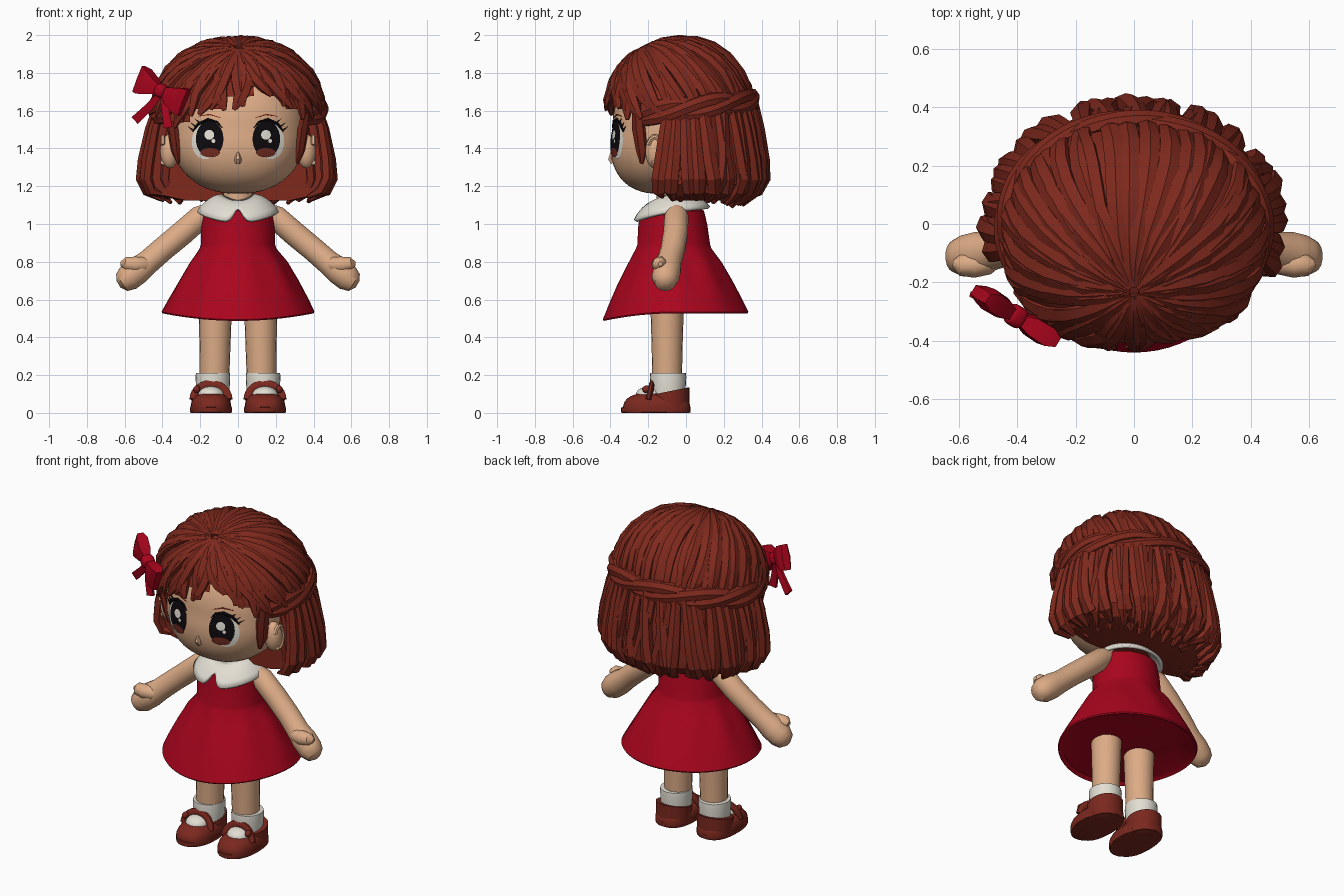
import bpy, bmesh, random
from math import sin, cos, pi, radians, exp, sqrt
from mathutils import Vector, Matrix

random.seed(4)
if "Cube" in bpy.data.objects:
    bpy.data.objects.remove(bpy.data.objects["Cube"])


def material(name, r, g, b):
    m = bpy.data.materials.new(name)
    m.use_nodes = True
    m.diffuse_color = (r, g, b, 1)
    m.node_tree.nodes["Principled BSDF"].inputs["Base Color"].default_value = (r, g, b, 1)
    return m


HAIR = material("auburn hair", .21, .022, .012)
LEATHER = material("brown leather", .195, .021, .013)
SKIN = material("skin", .72, .41, .24)
RED = material("red cloth", .4, .0015, .012)
WHITE = material("off white", .76, .73, .65)
BLACK = material("black", .004, .003, .004)
BROWN = material("iris brown", .17, .025, .015)


def finish(bm, name, mat, angle=40):
    bmesh.ops.recalc_face_normals(bm, faces=bm.faces)
    me = bpy.data.meshes.new(name)
    bm.to_mesh(me)
    bm.free()
    me.materials.append(mat)
    ob = bpy.data.objects.new(name, me)
    bpy.context.collection.objects.link(ob)
    bpy.ops.object.select_all(action='DESELECT')
    ob.select_set(True)
    bpy.context.view_layer.objects.active = ob
    bpy.ops.object.shade_smooth_by_angle(angle=radians(angle))
    return ob


def loft(bm, rings):
    """Skin a list of closed point rings and cap both ends."""
    vs = [[bm.verts.new(p) for p in r] for r in rings]
    n = len(vs[0])
    for a, b in zip(vs, vs[1:]):
        for i in range(n):
            bm.faces.new((a[i], a[(i + 1) % n], b[(i + 1) % n], b[i]))
    bm.faces.new(vs[0])
    bm.faces.new(vs[-1])


def tube(bm, pts, radii, sides=6, flat=1.0, ref=lambda p: Vector((0, -1, .01))):
    """Tapered tube; ref gives the direction in which it is flattened."""
    pts = [Vector(p) for p in pts]
    rings = []
    for i, p in enumerate(pts):
        t = (pts[min(i + 1, len(pts) - 1)] - pts[max(i - 1, 0)]).normalized()
        side = t.cross(ref(p)).normalized()
        out = side.cross(t)
        rings.append([p + radii[i] * (cos(a) * side + flat * sin(a) * out)
                      for a in (2 * pi * (k + .5) / sides for k in range(sides))])
    loft(bm, rings)


def swell(d, n):
    return d * sum(abs(q) ** n for q in d) ** (-1 / n)


def blob(bm, c, r, n=2.0, floor=None):
    """Rounded body: an ellipsoid made squarer by n."""
    for v in bmesh.ops.create_uvsphere(bm, u_segments=32, v_segments=20, radius=1)["verts"]:
        v.co = Vector(c) + Vector(r) * swell(v.co, n)
        if floor is not None:
            v.co.z = max(v.co.z, floor)


def oval(z, rx, ry, cy, n=40, cx=0):
    return [Vector((cx + rx * cos(2 * pi * i / n), cy + ry * sin(2 * pi * i / n), z)) for i in range(n)]


# Head with a forward jaw, neck and nose
HC, HR, HN = (0, -.08, 1.5), (.36, .31, .34), 2.25


def jaw(z):
    return .18 * max(0, HC[2] - z)


def face(x, z, off=0.0):
    k = 1 - abs(x / HR[0]) ** HN - abs((z - HC[2]) / HR[2]) ** HN
    return Vector((x, HC[1] - HR[1] * max(k, 0) ** (1 / HN) - jaw(z) - off, z))


bm = bmesh.new()
for v in bmesh.ops.create_uvsphere(bm, u_segments=40, v_segments=28, radius=1)["verts"]:
    d = swell(v.co, HN)
    v.co = [HC[i] + HR[i] * d[i] for i in range(3)]
    v.co.y -= jaw(v.co.z)
finish(bm, "head", SKIN)
bm = bmesh.new()
loft(bm, [oval(z, .08, .075, -.08, 20) for z in (1.02, 1.1, 1.22)])
finish(bm, "neck", SKIN)
bm = bmesh.new()
tube(bm, [face(0, z, off) for z, off in ((1.38, -.004), (1.345, .003), (1.325, -.004))],
     [.006, .019, .017], 6, 1, lambda p: Vector((1, 0, 0)))
finish(bm, "nose", SKIN)


def patch(name, mat, cx, cz, rx, rz, off):
    """Thin oval plate that follows the face."""
    bm = bmesh.new()
    rings = [[bm.verts.new(face(cx + rx * f * cos(a), cz + rz * f * sin(a), off))
              for a in (2 * pi * i / 28 for i in range(28))] for f in (.25, .5, .75, 1)]
    bm.faces.new(rings[0])
    for a, b in zip(rings, rings[1:]):
        for i in range(28):
            j = (i + 1) % 28
            bm.faces.new((a[i], b[i], b[j], a[j]))
    return finish(bm, name, mat)


for s, label in ((1, "left"), (-1, "right")):
    # Ears with an inner rim
    bm = bmesh.new()
    blob(bm, (s * .362, -.165, 1.385), (.05, .05, .09))
    tube(bm, [(s * .398, -.165 + .038 * cos(a), 1.39 + .07 * sin(a))
              for a in (i * pi / 6 - 2 for i in range(10))], [.013] * 10, 6, 1,
         lambda p: Vector((1, 0, 0)))
    finish(bm, label + "_ear", SKIN)
    # Eyes, lashes and brows
    patch(label + "_eye_white", WHITE, s * .175, 1.436, .07, .093, .004)
    patch(label + "_iris", BLACK, s * .15, 1.45, .073, .097, .006)
    patch(label + "_iris_glow", BROWN, s * .148, 1.378, .052, .024, .008)
    patch(label + "_eye_highlight", WHITE, s * .15 - .002, 1.472, .026, .026, .009)
    patch(label + "_eye_spark", WHITE, s * .15 + .02, 1.44, .01, .011, .009)
    bm = bmesh.new()
    tube(bm, [face(s * x, z, .004) for x, z in
              ((.085, 1.51), (.11, 1.54), (.16, 1.553), (.21, 1.53), (.24, 1.49))],
         [.003, .007, .009, .009, .004])
    for x, z in ((.2, 1.535), (.222, 1.515), (.236, 1.495)):
        tube(bm, [face(s * x, z, .004), face(s * (x + .03), z + .022, .012)], [.007, .001], 4)
    finish(bm, label + "_eyelashes", BLACK)
    bm = bmesh.new()
    tube(bm, [face(s * x, z, .001) for x, z in ((.09, 1.562), (.15, 1.58), (.21, 1.57))],
         [.002, .005, .002], 4)
    finish(bm, label + "_eyebrow", HAIR)
    # Arms with mitten hands
    bm = bmesh.new()
    tube(bm, [(s * x, y, z) for x, y, z in
              ((.13, -.05, 1.075), (.2, -.05, 1.035), (.3, -.055, .948), (.4, -.07, .865),
               (.48, -.09, .795), (.53, -.1, .755), (.58, -.11, .715), (.615, -.11, .69),
               (.632, -.11, .68))],
         [.045, .065, .066, .065, .066, .074, .072, .055, .02], 16)
    tube(bm, [(s * .45, -.115, .785), (s * .5, -.13, .785), (s * .55, -.14, .785),
              (s * .595, -.14, .79), (s * .62, -.135, .79)], [.02, .043, .044, .037, .012], 10)
    finish(bm, label + "_arm", SKIN)
    # Legs and socks
    bm = bmesh.new()
    loft(bm, [oval(z, r, r, -.1, 20, s * x) for z, r, x in
              ((.16, .078, .125), (.35, .082, .122), (.62, .09, .12))])
    finish(bm, label + "_leg", SKIN)
    bm = bmesh.new()
    loft(bm, [oval(z, r, r * 1.05, -.095, 24, s * .133) for z, r in
              ((.04, .085), (.12, .088), (.19, .092), (.21, .09), (.212, .07))])
    blob(bm, (s * .143, -.195, .095), (.068, .07, .045))
    finish(bm, label + "_sock", WHITE)
    # Shoes: toe, sole, heel wall, strap and button
    bm = bmesh.new()
    blob(bm, (s * .143, -.155, .02), (.108, .178, .09), 2.6, 0)
    loft(bm, [oval(z, r, r + .072, -.16, 32, s * .143)
              for z, r in ((0, .106), (.004, .112), (.028, .112), (.03, .104))])
    heel = [oval(z, r, r, -.085, 32, s * .143) for z, r in ((.02, .103), (.115, .103), (.115, .09))]
    for ring in heel[1:]:
        for p in ring:
            p.z += (p.y + .085) * .2
    loft(bm, heel)
    tube(bm, [(s * .143 + .09 * cos(a), -.2 + .02 * sin(a), .07 + .08 * sin(a))
              for a in (pi * i / 12 for i in range(13))], [.026] * 13, 8, .6)
    blob(bm, (s * .218, -.21, .125), (.018, .022, .02))
    finish(bm, label + "_shoe", LEATHER)

# Dress: bodice and flared skirt with soft pleats and a hem that dips in front
bm = bmesh.new()
rings = []
for z, rx, ry, cy, fold in (
        (1.1, .12, .11, -.07, 0), (1.07, .185, .165, -.07, 0), (1.0, .195, .182, -.07, 0),
        (.89, .197, .193, -.065, 0), (.87, .203, .2, -.065, 0), (.8, .255, .245, -.062, .03),
        (.7, .315, .302, -.06, .022), (.6, .372, .355, -.057, .008), (.535, .405, .385, -.055, 0),
        (.527, .4, .38, -.055, 0), (.54, .38, .36, -.055, 0)):
    ring = oval(z, rx, ry, cy, 64)
    for i, p in enumerate(ring):
        k = 1 + fold * cos(9 * 2 * pi * i / 64)
        p.x, p.y = p.x * k, cy + (p.y - cy) * k
        if z < .85:
            p.z -= .04 * min(1, max(0, -(p.y + .055) / .38)) ** 2
    rings.append(ring)
loft(bm, rings)
finish(bm, "dress", RED, 35)

# Collar with two rounded front lobes
bm = bmesh.new()
N, M = 80, 6
grid = []
for i in range(N):
    f = 2 * pi * i / N - pi
    reach = 1 - .5 * exp(-(f / .16) ** 2)
    row = []
    for j in range(M):
        t = j / (M - 1) * reach
        front = .5 + .5 * cos(f)
        r = .082 + .123 * t ** .8
        z = 1.145 - .035 * front ** 4 - (.065 + .04 * front) * t ** 1.5
        row.append(bm.verts.new((r * sin(f), -.07 - r * cos(f) * (.9 + .08 * front), z)))
    grid.append(row)
for i in range(N):
    for j in range(M - 1):
        a, b = grid[i], grid[(i + 1) % N]
        bm.faces.new((a[j], b[j], b[j + 1], a[j + 1]))
ob = finish(bm, "collar", WHITE, 50)
mod = ob.modifiers.new("thickness", 'SOLIDIFY')
mod.thickness, mod.offset = .018, 1

# Hair cap: shell plus locks combed from a whorl down to the hairline
CC, CR, CN = Vector((0, -.035, 1.54)), Vector((.45, .39, .435)), 2.15
HAIRLINE = ((-.46, 1.6), (-.33, 1.53), (-.22, 1.57), (-.1, 1.6), (.03, 1.64), (.11, 1.73),
            (.2, 1.65), (.33, 1.56), (.46, 1.6))


def hairline(x, y):
    if y > -.12:
        return 1.62
    x = max(-.459, min(.459, x))
    for (x0, z0), (x1, z1) in zip(HAIRLINE, HAIRLINE[1:]):
        if x <= x1:
            return z0 + (z1 - z0) * (x - x0) / (x1 - x0)


def outward(p):
    return p - Vector((0, -.02, 1.5))


bm = bmesh.new()
blob(bm, CC, CR, CN)
low = [f for f in bm.faces if f.calc_center_median().z <
       hairline(f.calc_center_median().x, f.calc_center_median().y) + .03]
bmesh.ops.delete(bm, geom=low, context='FACES')
whorl = Vector((0, -.5, .87)).normalized()
LOCKS = 50
for i in range(LOCKS):
    a = 2 * pi * (i + random.uniform(-.25, .25)) / LOCKS
    x, y = CR.x * cos(a), CC.y + CR.y * sin(a)
    h = (hairline(x, y) + random.uniform(-.025, .02) - CC.z) / CR.z
    w = sqrt(1 - h * h)
    end = Vector((cos(a) * w, sin(a) * w, h))
    ang, bend, pts = whorl.angle(end), random.uniform(-.15, .15), []
    for k in range(9):
        t = .03 + .97 * k / 8
        d = (whorl * sin((1 - t) * ang) + end * sin(t * ang)) / sin(ang)
        d = swell(Matrix.Rotation(bend * sin(pi * t), 3, 'Z') @ d, CN)
        pts.append(CC + CR * d * random.uniform(1, 1.02))
    tube(bm, pts, [.012, .025, .034, .039, .042, .043, .042, .035, .012], 6, .55, outward)
finish(bm, "hair_cap", HAIR, 25)

# Swept band of hair around the sides and back
bm = bmesh.new()
for phase in (0, 2 * pi / 3, 4 * pi / 3):
    pts = []
    for i in range(73):
        a = radians(-38 + 256 * i / 72)
        tw = phase + i * .2
        r = 1 + .02 * cos(tw)
        pts.append((.44 * r * cos(a), -.01 + .365 * r * sin(a), 1.61 + .04 * sin(a) + .034 * sin(tw)))
    tube(bm, pts, [.015] + [.038] * 71 + [.015], 7, .8, outward)
finish(bm, "hair_band", HAIR, 25)

# Lower hair: filled core, outer locks curling under, inner locks and sideburns
bm = bmesh.new()
core = [oval(z, rx, ry, 0, 48) for z, rx, ry in
        ((1.66, .41, .35), (1.5, .45, .375), (1.3, .487, .397), (1.21, .48, .39), (1.15, .42, .33),
         (1.125, .3, .22))]
for ring in core:
    for p in ring:
        p.y = max(p.y, -.08)
loft(bm, core)
LOWER = 32
for count, f, drop in ((LOWER, 1, 0), (LOWER // 2, .8, .015)):
    for i in range(count):
        a = radians(-14 + 208 * i / (count - 1))
        tip = 1.145 - .03 * max(0, sin(a)) - drop + random.uniform(-.02, .02)
        k, lean = f * random.uniform(.98, 1.02), random.uniform(-.05, .05)
        pts = [(rx * k * cos(a + lean * t), ry * k * sin(a + lean * t), z) for t, (z, rx, ry) in
               enumerate(((1.65, .415, .355), (1.5, .458, .382), (1.34, .488, .402), (1.24, .498, .407),
                          (1.175, .47, .375), (tip, .4, .3)))]
        tube(bm, pts, [.026, .036, .043, .043, .038, .012], 6, .8, outward)
for s in (-1, 1):
    tube(bm, [(s * .37, -.26, 1.64), (s * .345, -.25, 1.5), (s * .33, -.235, 1.39),
              (s * .315, -.235, 1.32)], [.03, .04, .034, .01], 6, .6, outward)
finish(bm, "lower_hair", HAIR, 25)

# Ribbon bow: pinched loops, knot and two tails
bm = bmesh.new()
place = (Matrix.Translation((-.405, -.315, 1.705)) @ Matrix.Rotation(radians(-32), 4, 'Z')
         @ Matrix.Rotation(radians(24), 4, 'Y'))
HEXAGON = ((-1, -1), (1, -1), (1.2, 0), (1, 1), (-1, 1), (-1.2, 0))
for s in (-1, 1):
    loft(bm, [[Vector((s * x, s * y * d, z * h)) for y, z in HEXAGON]
              for x, d, h in ((.01, .016, .022), (.06, .032, .045), (.12, .034, .07), (.155, .018, .074))])
blob(bm, (0, 0, 0), (.034, .038, .036), 3)
bm.transform(place)
tube(bm, [(-.41, -.31, 1.69), (-.47, -.275, 1.62), (-.545, -.24, 1.55)], [.02, .03, .034], 4, .4)
tube(bm, [(-.4, -.315, 1.69), (-.385, -.335, 1.6), (-.37, -.335, 1.51)], [.02, .028, .032], 4, .4)
finish(bm, "hair_bow", RED, 25)
